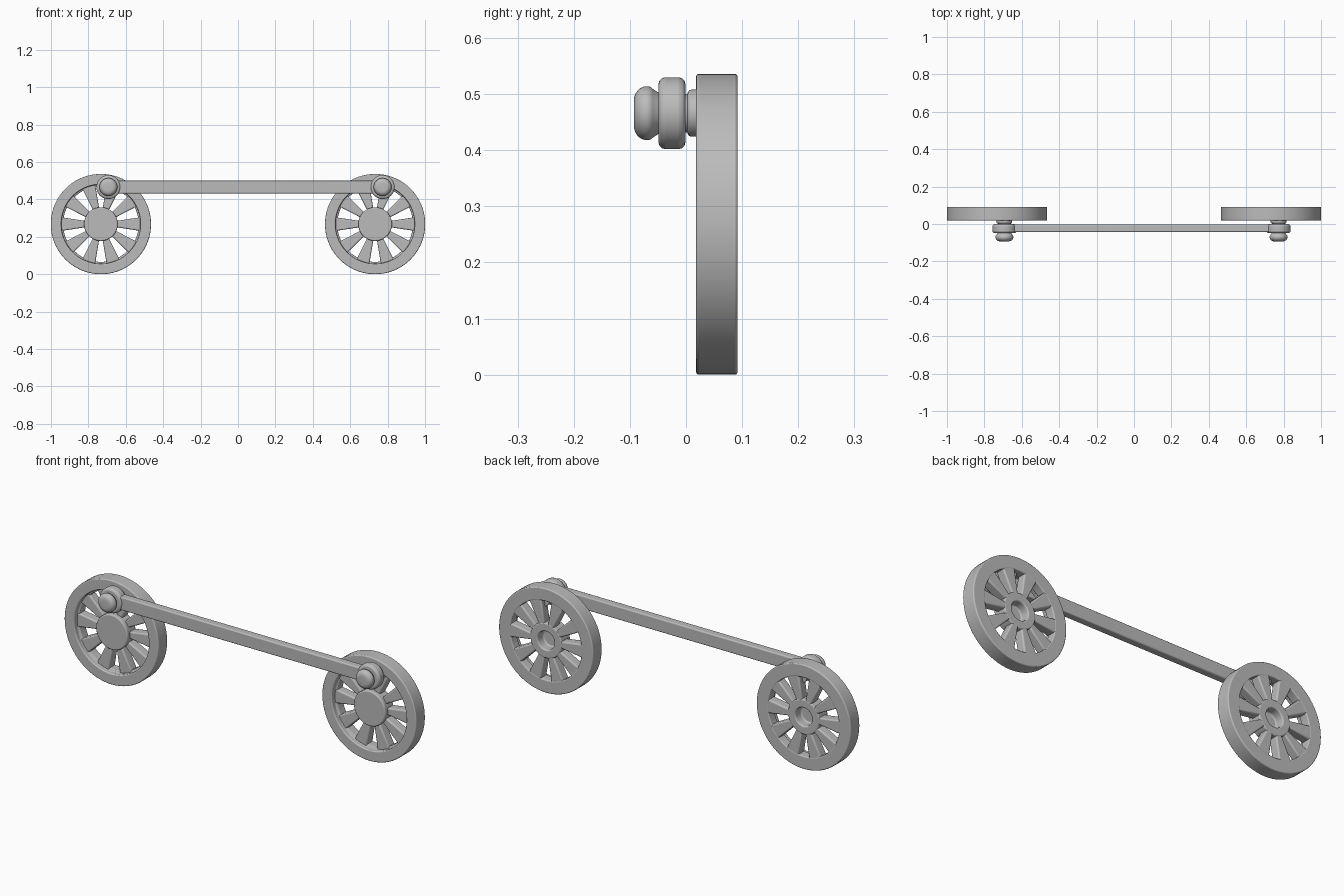
import bpy, bmesh, math
from mathutils import Matrix, Vector

cube = bpy.data.objects.get("Cube")
if cube:
    bpy.data.objects.remove(cube, do_unlink=True)

# One plain grey for everything
grey = bpy.data.materials.new("plain grey")
grey.use_nodes = True
colour = (0.5, 0.5, 0.5, 1)
grey.diffuse_color = colour
grey.node_tree.nodes["Principled BSDF"].inputs["Base Color"].default_value = colour

WHEEL_X, RADIUS = 0.733, 0.268
PIN_SHIFT, PIN_Z = 0.04, 0.466
SPOKES = 10


def finish(bm, name, location, bevel):
    bmesh.ops.recalc_face_normals(bm, faces=bm.faces)
    mesh = bpy.data.meshes.new(name)
    bm.to_mesh(mesh)
    bm.free()
    obj = bpy.data.objects.new(name, mesh)
    obj.location = location
    bpy.context.collection.objects.link(obj)
    mesh.materials.append(grey)
    if bevel:
        mod = obj.modifiers.new("rounded edges", "BEVEL")
        mod.width, mod.segments = bevel, 3
        mod.limit_method, mod.angle_limit = "ANGLE", math.radians(35)
    bpy.ops.object.select_all(action="DESELECT")
    obj.select_set(True)
    bpy.context.view_layer.objects.active = obj
    bpy.ops.object.shade_smooth_by_angle(angle=math.radians(40))
    return obj


def lathe(name, profile, location, bevel=0.0, closed=False, steps=72):
    """Turn a profile of (radius, y) points around the y axis."""
    bm = bmesh.new()
    verts = [bm.verts.new((r, y, 0)) for r, y in profile]
    pairs = list(zip(verts, verts[1:]))
    if closed:
        pairs.append((verts[-1], verts[0]))
    edges = [bm.edges.new(p) for p in pairs]
    bmesh.ops.spin(bm, geom=verts + edges, cent=(0, 0, 0), axis=(0, 1, 0),
                   angle=math.tau, steps=steps)
    bmesh.ops.remove_doubles(bm, verts=bm.verts, dist=1e-5)
    return finish(bm, name, location, bevel)


def spokes(name, location):
    """Tapered bars, narrow at the hub and wide at the rim."""
    bm = bmesh.new()
    for i in range(SPOKES):
        bar = bmesh.ops.create_cube(bm, size=1)["verts"]
        turn = Matrix.Rotation(math.tau * i / SPOKES, 3, "Y")
        for v in bar:
            outer = v.co.x > 0
            v.co = turn @ Vector((0.215 if outer else 0.07,
                                  0.091 if v.co.y > 0 else 0.042,
                                  v.co.z * (0.074 if outer else 0.03)))
    return finish(bm, name, location, 0.007)


for side, x in (("right", -WHEEL_X), ("left", WHEEL_X)):
    # Wheel: stepped rim, spokes, and hub with a blind axle hole at the back
    centre = (x, 0, RADIUS)
    lathe(side + "_wheel_rim",
          [(RADIUS, 0.018), (RADIUS, 0.092), (0.202, 0.092),
           (0.202, 0.044), (0.212, 0.044), (0.212, 0.018)],
          centre, 0.007, closed=True)
    spokes(side + "_wheel_spokes", centre)
    lathe(side + "_wheel_hub",
          [(0, 0.02), (0.09, 0.02), (0.09, 0.092), (0.047, 0.092),
           (0.047, 0.045), (0, 0.045)], centre, 0.006)

    # Crank pin with a collar, rod end and domed cap
    pin = (x + PIN_SHIFT, 0, PIN_Z)
    lathe(side + "_crank_pin",
          [(0, -0.06), (0.034, -0.06), (0.034, 0.003), (0.038, 0.003),
           (0.042, 0.008), (0.042, 0.065), (0, 0.065)], pin, 0.002, steps=48)
    lathe(side + "_rod_end",
          [(0, -0.049), (0.064, -0.049), (0.064, -0.001), (0, -0.001)],
          pin, 0.012, steps=48)
    dome = [(0.022 + 0.026 * math.sin(a), -0.07 - 0.023 * math.cos(a))
            for a in (math.pi / 2 * k / 6 for k in range(7))]
    lathe(side + "_pin_cap",
          [(0, -0.093)] + dome + [(0.047, -0.063), (0.044, -0.06),
                                  (0.036, -0.048), (0, -0.048)],
          pin, steps=48)

# Connecting rod
bm = bmesh.new()
bmesh.ops.create_cube(bm, size=1)
bmesh.ops.scale(bm, vec=(2 * WHEEL_X, 0.04, 0.068), verts=bm.verts)
finish(bm, "connecting_rod", (PIN_SHIFT, -0.023, PIN_Z), 0.006)
